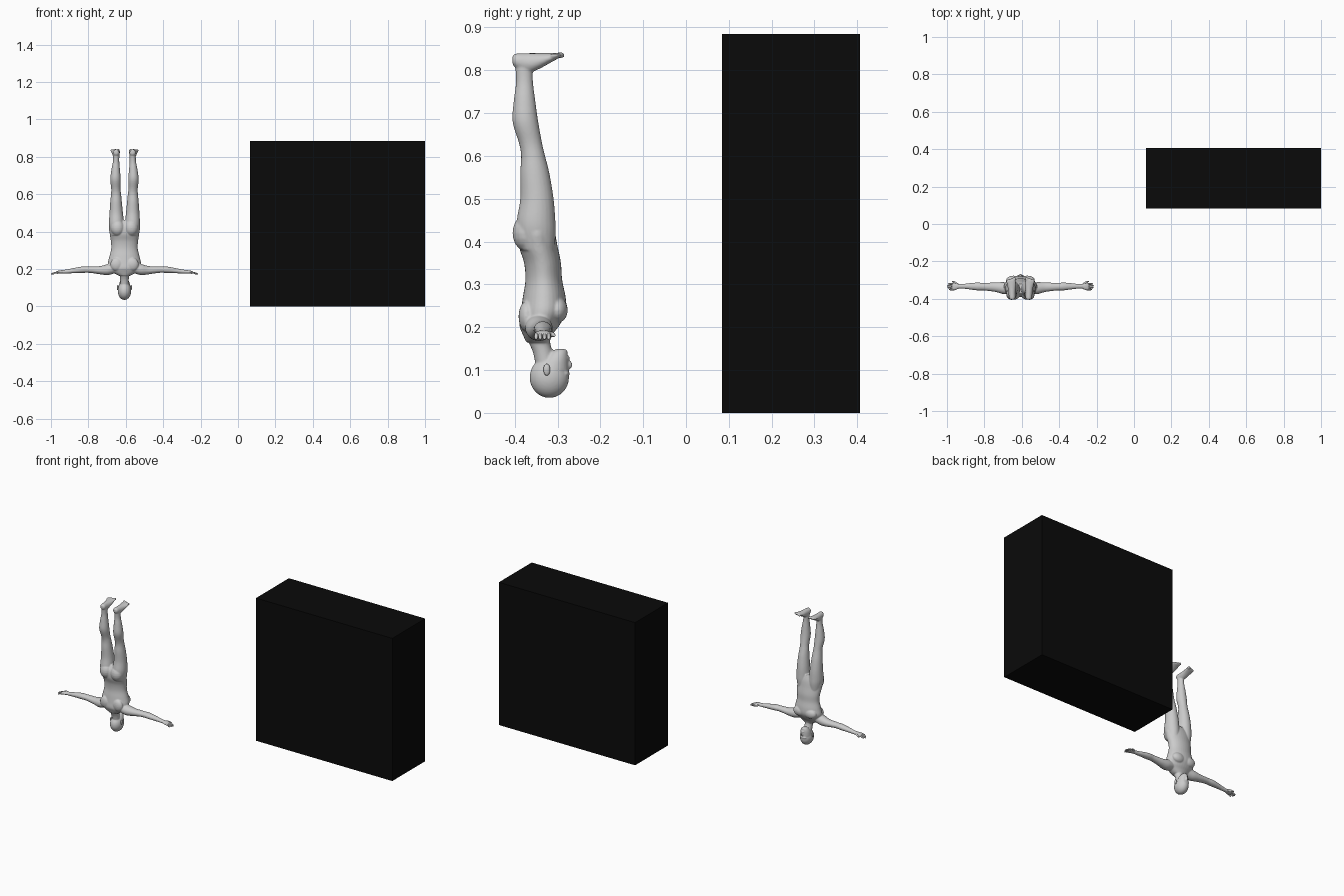
import bpy, bmesh, math
from mathutils import Vector, Matrix

CX = -0.607  # centre line of the upside-down figure


def spline(rows, n=5):
    """Catmull-Rom interpolation of every column."""
    out = []
    for i in range(len(rows) - 1):
        p = [rows[max(i - 1, 0)], rows[i], rows[i + 1], rows[min(i + 2, len(rows) - 1)]]
        for k in range(n):
            t = k / n
            out.append([0.5 * (2 * b + (c - a) * t + (2 * a - 5 * b + 4 * c - d) * t * t
                               + (3 * b - a - 3 * c + d) * t ** 3) for a, b, c, d in zip(*p)])
    return out + [list(rows[-1])]


def loft(bm, axis, rows, s=1, sides=24, n=5):
    """Rows are (position on axis, centre a, centre b, radius a, radius b)."""
    rings = []
    for t, a, b, ra, rb in spline(rows, n):
        ring = []
        for k in range(sides):
            w = 2 * math.pi * k / sides
            u, v = a + ra * math.cos(w), b + rb * math.sin(w)
            x, y, z = {'x': (t, u, v), 'y': (u, t, v), 'z': (u, v, t)}[axis]
            ring.append(bm.verts.new((CX + s * x, y, z)))
        rings.append(ring)
    for r, q in zip(rings, rings[1:]):
        for k in range(sides):
            j = (k + 1) % sides
            bm.faces.new((r[k], r[j], q[j], q[k]))
    bm.faces.new(rings[0])
    bm.faces.new(rings[-1])


def ball(bm, c, r, s=1, seg=20):
    m = Matrix.Translation((CX + s * c[0], c[1], c[2])) @ Matrix.Diagonal((*r, 1))
    bmesh.ops.create_uvsphere(bm, u_segments=seg, v_segments=seg // 2, radius=1, matrix=m)


def finish(bm, name, smooth=True):
    bmesh.ops.recalc_face_normals(bm, faces=bm.faces)
    me = bpy.data.meshes.new(name)
    bm.to_mesh(me)
    bm.free()
    ob = bpy.data.objects.new(name, me)
    bpy.context.collection.objects.link(ob)
    if smooth:
        for p in me.polygons:
            p.use_smooth = True
    return ob


# Body: overlapping lofted volumes fused into one skin
bm = bmesh.new()
# torso, crotch to shoulders
loft(bm, 'z', [(.462, 0, -.345, .040, .025), (.43, 0, -.348, .080, .040), (.39, 0, -.345, .079, .045),
               (.35, 0, -.335, .073, .043), (.31, 0, -.332, .071, .043), (.27, 0, -.331, .080, .050),
               (.235, 0, -.333, .088, .053), (.205, 0, -.342, .082, .047), (.185, 0, -.346, .066, .036),
               (.165, 0, -.346, .032, .027)], sides=32)
# neck
loft(bm, 'z', [(.20, 0, -.348, .032, .028), (.165, 0, -.342, .025, .025),
               (.14, 0, -.334, .023, .023), (.10, 0, -.325, .023, .024)])
# head: cranium, jaw, nose, brow, lips, chin
ball(bm, (0, -.319, .083), (.036, .046, .048), seg=32)
loft(bm, 'z', [(.149, 0, -.292, .011, .011), (.141, 0, -.298, .020, .021),
               (.125, 0, -.304, .028, .029), (.10, 0, -.313, .033, .039)])
ball(bm, (0, -.273, .112), (.006, .008, .010))
ball(bm, (0, -.280, .092), (.022, .009, .006))
ball(bm, (0, -.277, .128), (.010, .006, .005))
ball(bm, (0, -.284, .143), (.010, .008, .006))
for s in (1, -1):
    # pectoral, buttock, shoulder blade
    ball(bm, (.037, -.300, .240), (.040, .024, .030), s)
    ball(bm, (.037, -.371, .420), (.037, .034, .044), s)
    ball(bm, (.042, -.372, .225), (.034, .019, .036), s)
    # leg
    loft(bm, 'z', [(.38, .040, -.345, .034, .038), (.42, .042, -.349, .039, .045), (.45, .043, -.350, .040, .045),
                   (.50, .044, -.348, .036, .039), (.56, .045, -.353, .031, .034), (.60, .045, -.357, .027, .028),
                   (.63, .046, -.363, .025, .027), (.68, .048, -.375, .028, .030), (.73, .047, -.377, .023, .025),
                   (.77, .045, -.377, .0175, .020), (.80, .044, -.378, .0165, .020), (.825, .044, -.380, .017, .020)], s)
    # foot and toes
    loft(bm, 'y', [(-.405, .044, .824, .007, .009), (-.397, .044, .822, .016, .017), (-.37, .045, .817, .019, .023),
                   (-.345, .046, .821, .021, .019), (-.32, .048, .828, .024, .0125), (-.303, .049, .833, .024, .008),
                   (-.297, .049, .834, .021, .006)], s)
    for i, r in enumerate((.0075, .0055, .005, .005, .0045)):
        ball(bm, (.032 + .0098 * i, -.294 - .0035 * i, .835), (r, .011, r), s, 12)
    # arm
    loft(bm, 'x', [(.05, -.345, .205, .030, .027), (.09, -.343, .197, .032, .029), (.13, -.338, .194, .026, .022),
                   (.17, -.336, .196, .022, .018), (.20, -.335, .197, .020, .0165), (.23, -.334, .196, .021, .017),
                   (.27, -.333, .192, .017, .014), (.31, -.333, .187, .0125, .011), (.338, -.333, .185, .0125, .009)], s)
body = finish(bm, "body")
rm = body.modifiers.new("fuse", 'REMESH')
rm.mode, rm.voxel_size, rm.use_smooth_shade = 'VOXEL', .003, True
sm = body.modifiers.new("soften", 'SMOOTH')
sm.factor, sm.iterations = .5, 5

# Hands: palm, four fingers, thumb
for s, side in ((1, "right"), (-1, "left")):
    bm = bmesh.new()
    loft(bm, 'x', [(.322, -.333, .186, .010, .008), (.335, -.333, .185, .0145, .009), (.350, -.334, .184, .0195, .0085),
                   (.362, -.335, .182, .0195, .007), (.367, -.335, .181, .016, .004)], s)
    for i, tip in enumerate((.388, .393, .390, .382)):
        y = -.3205 - .0098 * i
        loft(bm, 'x', [(.356, y, .183, .0045, .005), (.372, y, .180, .0046, .0046),
                       (tip - .005, y, .175, .004, .004), (tip, y, .173, .0015, .0015)], s, 10, 3)
    loft(bm, 'x', [(.332, -.327, .185, .008, .007), (.344, -.317, .184, .007, .006),
                   (.356, -.310, .182, .005, .005), (.367, -.307, .180, .002, .002)], s, 12, 3)
    finish(bm, side + "_hand")

# Ears
bm = bmesh.new()
for s in (1, -1):
    ball(bm, (.036, -.325, .101), (.005, .008, .014), s, 16)
finish(bm, "ears")

# Black block
bm = bmesh.new()
bmesh.ops.create_cube(bm, size=1, matrix=Matrix.Translation((.5325, .245, .4425))
                      @ Matrix.Diagonal((.935, .322, .885, 1)))
block = finish(bm, "block", False)
mat = bpy.data.materials.new("black")
mat.diffuse_color = (.003, .003, .003, 1)
block.data.materials.append(mat)
